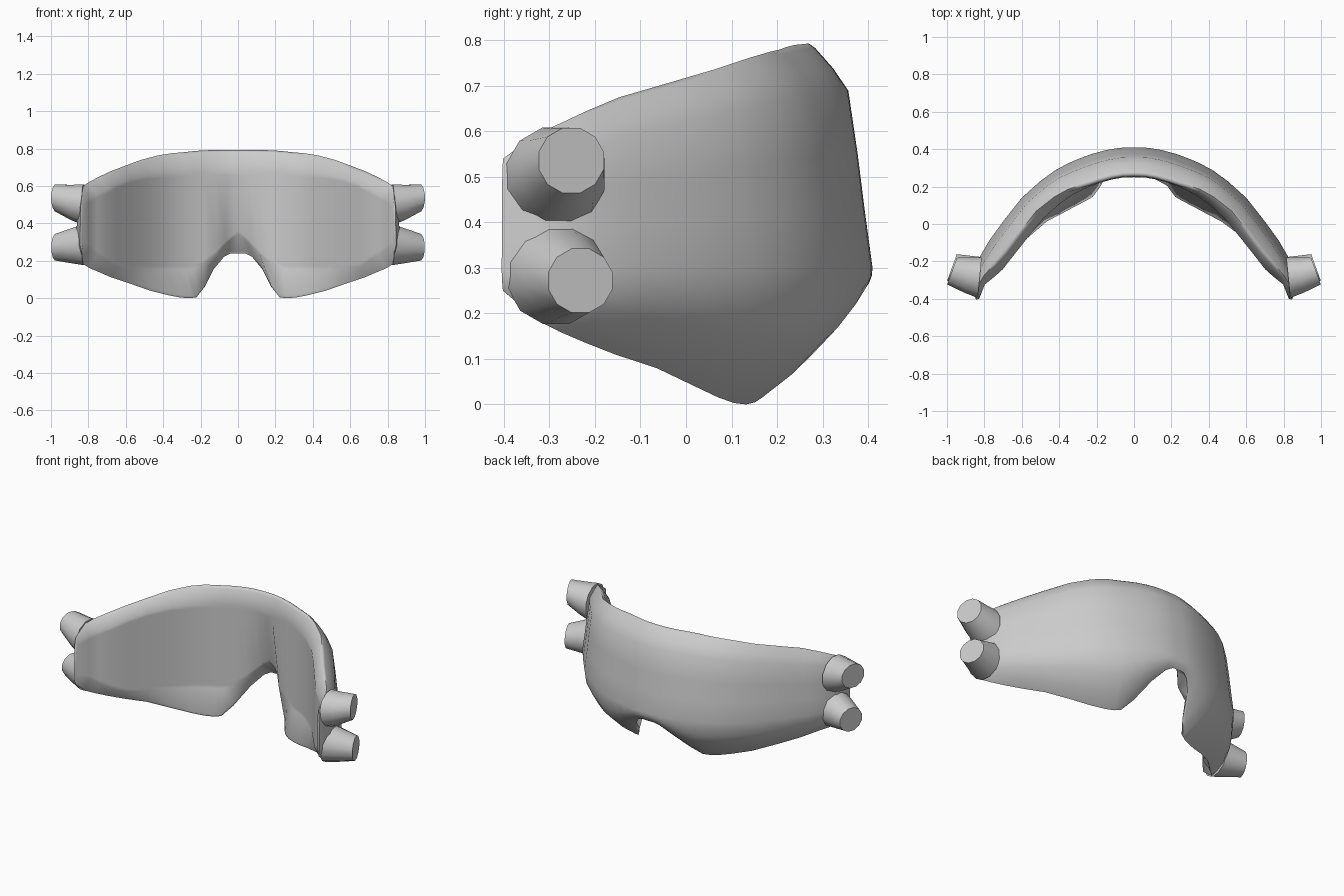
import bpy, bmesh, math
from mathutils import Vector

if "Cube" in bpy.data.objects:
    bpy.data.objects.remove(bpy.data.objects["Cube"])

grey = bpy.data.materials.new("plain grey")
grey.diffuse_color = (0.6, 0.6, 0.6, 1)
grey.use_nodes = True
grey.node_tree.nodes["Principled BSDF"].inputs["Base Color"].default_value = grey.diffuse_color

# Half band from centre to tip: outer x, outer y, top z, bottom z,
# top inset, bottom inset, panel inset, panel bottom z, panel top z
STATIONS = [
    (0, .41, .793, .24, .14, .03, .16, .34, .675),
    (.04, .409, .793, .24, .14, .03, .16, .315, .675),
    (.08, .407, .793, .222, .14, .045, .16, .285, .675),
    (.15, .395, .792, .155, .14, .09, .16, .235, .675),
    (.23, .373, .79, .06, .14, .17, .16, .185, .674),
    (.30, .347, .785, .005, .138, .21, .16, .155, .672),
    (.35, .325, .78, 0, .132, .215, .16, .152, .67),
    (.42, .288, .775, .003, .122, .215, .16, .152, .668),
    (.50, .23, .763, .015, .112, .205, .16, .152, .665),
    (.60, .14, .738, .04, .105, .178, .16, .153, .657),
    (.695, .02, .705, .08, .105, .14, .157, .155, .64),
    (.775, -.09, .675, .11, .103, .12, .152, .165, .61),
    (.827, -.18, .645, .137, .085, .10, .14, .20, .58),
    (.86, -.26, .618, .16, .06, .07, .11, .235, .555),
    (.867, -.33, .595, .185, .035, .035, .07, .265, .53),
    (.845, -.405, .54, .25, .01, .01, .018, .29, .50)]

# Outer wall: share of height and of inset, below and above its fullest line
LOWER = [(0, 1), (.03, .93), (.2, .6), (.45, .25), (.7, .06)]
UPPER = [(0, 0), (.25, .12), (.5, .23), (.79, .38), (.89, .62), (.98, .9), (1, 1)]
FULL_Z = .3


def finish(name, bm, angle):
    bmesh.ops.recalc_face_normals(bm, faces=bm.faces)
    me = bpy.data.meshes.new(name)
    bm.to_mesh(me)
    bm.free()
    me.materials.append(grey)
    ob = bpy.data.objects.new(name, me)
    bpy.context.collection.objects.link(ob)
    bpy.context.view_layer.objects.active = ob
    ob.select_set(True)
    bpy.ops.object.shade_smooth_by_angle(angle=math.radians(angle))
    ob.select_set(False)


def skin(bm, loops):
    """Bridge closed loops of points and cap both ends."""
    rings = [[bm.verts.new(p) for p in loop] for loop in loops]
    count = len(rings[0])
    for r, q in zip(rings, rings[1:]):
        for j in range(count):
            m = (j + 1) % count
            bm.faces.new((r[j], r[m], q[m], q[j]))
    bm.faces.new(rings[0])
    bm.faces.new(rings[-1])


def section(i):
    """Closed cross-section of the shell at one station."""
    x, y, zt, zb, dt, db, p, pl, ph = STATIONS[i]
    a, b = STATIONS[max(i - 1, 0)], STATIONS[min(i + 1, len(STATIONS) - 1)]
    n = Vector((a[1] - b[1], b[0] - a[0])).normalized() if i else Vector((0, 1))
    pts = [(s * db, zb + f * (FULL_Z - zb)) for f, s in LOWER]
    pts += [(s * dt, FULL_Z + f * (zt - FULL_Z)) for f, s in UPPER]
    # soft lip, then the upright inner panel with tight borders
    foot = min(p, db + .07)
    near = foot + (p - foot) * .1
    pts += [(dt + .1 * p, zt - .08 * p), (p, ph), (p, ph - .02),
            (near, pl + .02), (foot, pl), (db + .04 * p, zb + .08 * p)]
    return [Vector((x - n.x * d, y - n.y * d, z)) for d, z in pts]


# Curved shell, lofted tip to tip
bm = bmesh.new()
half = [section(i) for i in range(len(STATIONS))]
skin(bm, [[Vector((-p.x, p.y, p.z)) for p in s] for s in half[:0:-1]] + half)
finish("curved_shell", bm, 75)


# Tapered strap pegs at each tip
def peg(name, side, stages):
    loops = []
    for cx, cy, cz, r, tilt in stages:
        ring = []
        for k in range(12):
            a = math.tau * (k + .5) / 12
            u = r * math.cos(a)
            ring.append((side * (cx - u * tilt), cy + u, cz + r * math.sin(a)))
        loops.append(ring)
    bm = bmesh.new()
    skin(bm, loops)
    finish(name, bm, 50)


for side, label in ((-1, "left"), (1, "right")):
    peg(label + "_upper_peg", side, [(.825, -.287, .50, .112, .1), (.89, -.273, .512, .097, .2),
                                     (.973, -.252, .536, .074, .36)])
    peg(label + "_lower_peg", side, [(.825, -.285, .285, .112, .1), (.89, -.263, .28, .096, .2),
                                     (.973, -.232, .272, .073, .36)])
